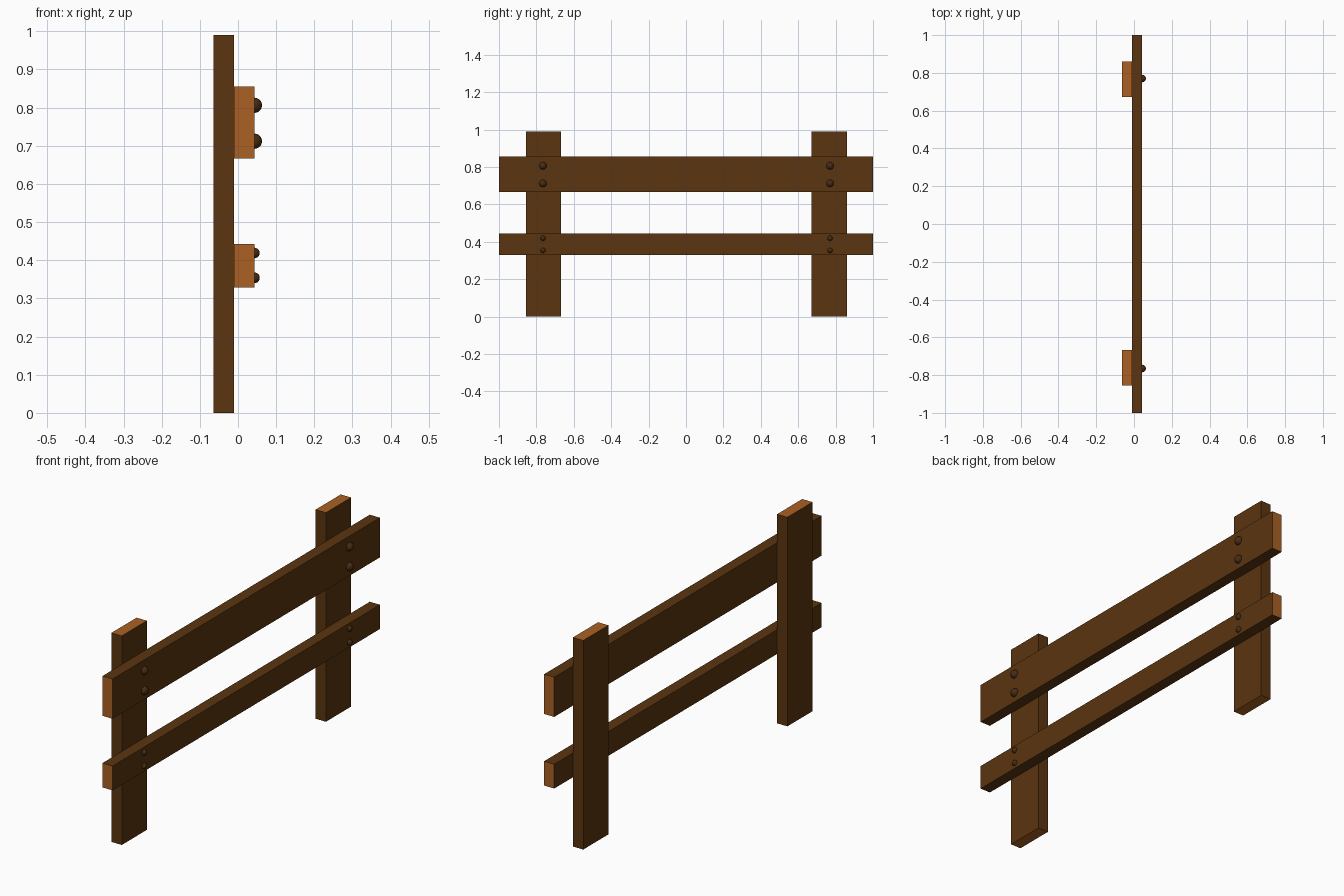
import bpy, bmesh, math
from mathutils import Matrix

if "Cube" in bpy.data.objects:
    bpy.data.objects.remove(bpy.data.objects["Cube"])


def material(name, rgb):
    m = bpy.data.materials.new(name)
    m.diffuse_color = (*rgb, 1)
    m.use_nodes = True
    m.node_tree.nodes["Principled BSDF"].inputs["Base Color"].default_value = m.diffuse_color
    return m


bark = material("dark brown wood", (0.105, 0.035, 0.005))
grain = material("light cut wood", (0.40, 0.12, 0.017))
bolt_brown = material("bolt brown", (0.065, 0.025, 0.006))


def finish(bm, name, mats):
    me = bpy.data.meshes.new(name)
    bm.to_mesh(me)
    bm.free()
    for m in mats:
        me.materials.append(m)
    ob = bpy.data.objects.new(name, me)
    bpy.context.collection.objects.link(ob)
    return ob


def plank(name, lo, hi, axis):
    """Box whose two ends along the given axis show the cut wood."""
    bm = bmesh.new()
    bmesh.ops.create_cube(bm, size=1)
    for v in bm.verts:
        v.co = [l + (c + 0.5) * (h - l) for c, l, h in zip(v.co, lo, hi)]
    bm.normal_update()
    for f in bm.faces:
        f.material_index = int(abs(f.normal[axis]) > 0.5)
    return finish(bm, name, [bark, grain])


def bolt(name, y, z, r):
    """Domed head: the half of a sphere outside the rail."""
    bm = bmesh.new()
    bmesh.ops.create_uvsphere(bm, u_segments=16, v_segments=10, radius=r,
                              matrix=Matrix.Rotation(math.pi / 2, 4, 'Y'))
    bmesh.ops.delete(bm, geom=[v for v in bm.verts if v.co.x < -r * 0.4], context='VERTS')
    for f in bm.faces:
        f.smooth = True
    ob = finish(bm, name, [bolt_brown])
    ob.location = (0.043, y, z)


# posts
for side, y in (("left", -0.761), ("right", 0.766)):
    plank(side + "_post", (-0.064, y - 0.094, 0), (-0.01, y + 0.094, 0.99), 2)

# rails
plank("upper_rail", (-0.01, -1, 0.667), (0.043, 1, 0.855), 1)
plank("lower_rail", (-0.01, -1, 0.328), (0.043, 1, 0.443), 1)

# bolts
for side, y in (("left", -0.765), ("right", 0.77)):
    for z, r in ((0.806, 0.02), (0.712, 0.02), (0.419, 0.014), (0.354, 0.014)):
        bolt(f"{side}_bolt_{int(z * 1000)}", y, z, r)
